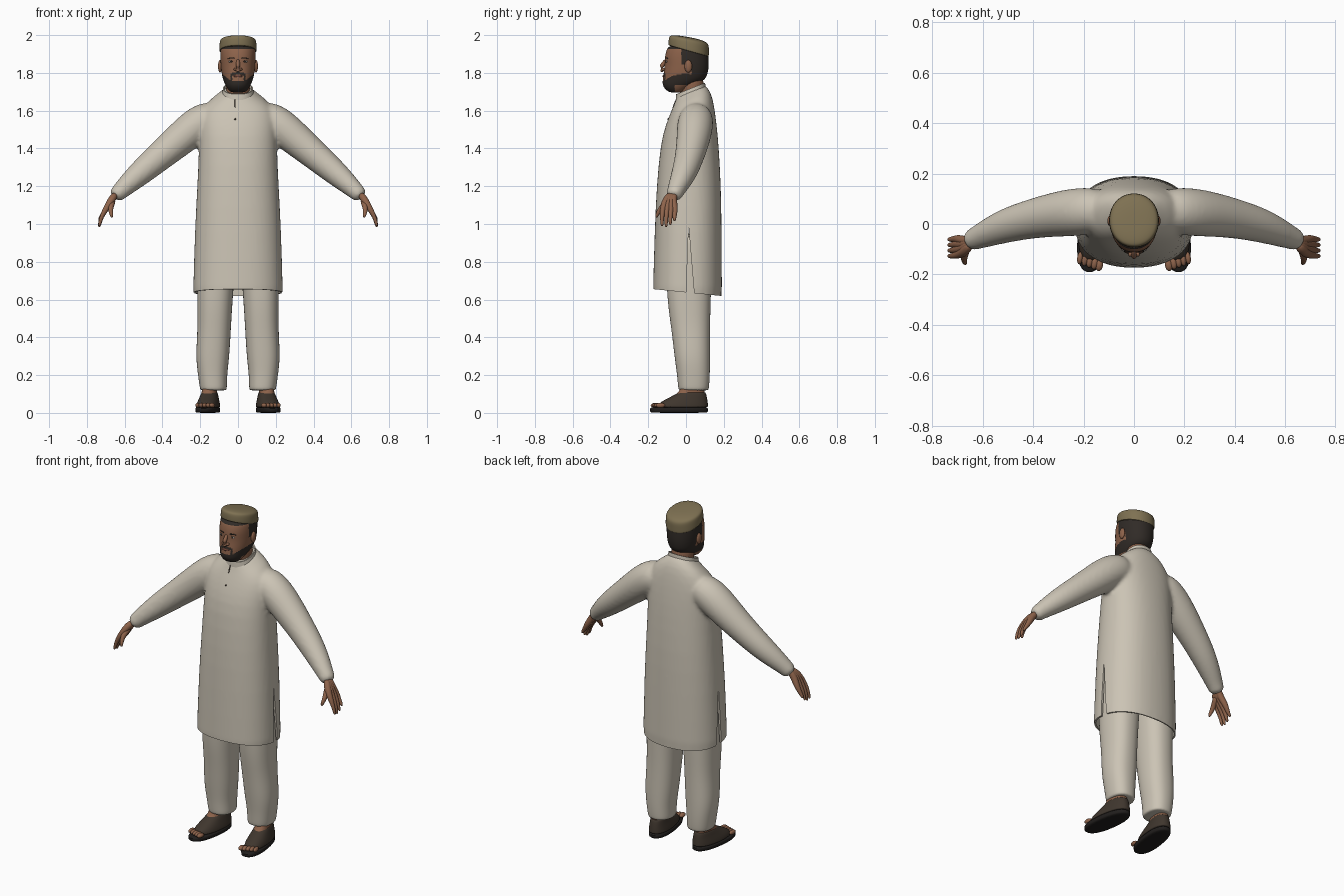
import bpy, bmesh, math
from mathutils import Vector, Matrix

cube = bpy.data.objects.get("Cube")
if cube:
    bpy.data.objects.remove(cube)


def material(name, *rgb):
    m = bpy.data.materials.new(name)
    m.use_nodes = True
    m.diffuse_color = (*rgb, 1)
    m.node_tree.nodes["Principled BSDF"].inputs["Base Color"].default_value = (*rgb, 1)
    return m


CLOTH = material("off_white_cloth", .60, .55, .46)
SKIN = material("brown_skin", .27, .125, .07)
HAIR = material("dark_hair", .03, .024, .02)
CAP = material("olive_cap", .21, .165, .085)
LEATHER = material("brown_leather", .05, .037, .027)
SOLE = material("black_sole", .015, .013, .012)
LIP = material("lip", .17, .065, .045)
EYE = material("eye_white", .4, .36, .32)


def bake(obj, angle=50):
    """Apply all modifiers, then shade smooth with sharp edges kept."""
    bpy.context.view_layer.update()
    mesh = bpy.data.meshes.new_from_object(obj.evaluated_get(bpy.context.evaluated_depsgraph_get()))
    obj.modifiers.clear()
    obj.data = mesh
    mesh.shade_smooth()
    mesh.set_sharp_from_angle(angle=math.radians(angle))
    bpy.context.view_layer.update()
    return obj


def from_bmesh(name, bm, mat, levels=0):
    bmesh.ops.recalc_face_normals(bm, faces=bm.faces)
    mesh = bpy.data.meshes.new(name)
    bm.to_mesh(mesh)
    bm.free()
    mesh.materials.append(mat)
    obj = bpy.data.objects.new(name, mesh)
    bpy.context.collection.objects.link(obj)
    if levels:
        mod = obj.modifiers.new("smooth", 'SUBSURF')
        mod.levels = levels
    return bake(obj)


def bridge(bm, rings):
    rows = [[bm.verts.new(p) for p in ring] for ring in rings]
    n = len(rows[0])
    for a, b in zip(rows, rows[1:]):
        for i in range(n):
            j = (i + 1) % n
            bm.faces.new((a[i], a[j], b[j], b[i]))
    bm.faces.new(rows[0])
    bm.faces.new(rows[-1])


def oval(z, rx, front, back, slope=0, cx=0, n=24, power=2.3):
    """Level or sloping ring between a front and a back y."""
    ring = []
    for i in range(n):
        t = 2 * math.pi * i / n
        c, s = math.cos(t), math.sin(t)
        x = cx + rx * math.copysign(abs(c) ** (2 / power), c)
        y = (front + back) / 2 + (back - front) / 2 * math.copysign(abs(s) ** (2 / power), s)
        ring.append(Vector((x, y, z + slope * y)))
    return ring


def loft(name, sections, mat, levels=2, turn=None, **kw):
    bm = bmesh.new()
    bridge(bm, [oval(*s, **kw) for s in sections])
    if turn:
        bm.transform(turn)
    return from_bmesh(name, bm, mat, levels)


def tube(name, path, mat, side=1, n=10, levels=2):
    """Round tube along (x, y, z, radius) points, mirrored when side is -1."""
    bm = bmesh.new()
    pts = [Vector(p[:3]) for p in path]
    rings = []
    for k, p in enumerate(path):
        d = pts[min(k + 1, len(pts) - 1)] - pts[max(k - 1, 0)]
        q = d.to_track_quat('Z', 'Y')
        ring = []
        for i in range(n):
            t = 2 * math.pi * i / n
            v = pts[k] + q @ Vector((math.cos(t), math.sin(t), 0)) * p[3]
            ring.append(Vector((v.x * side, v.y, v.z)))
        rings.append(ring)
    bridge(bm, rings)
    return from_bmesh(name, bm, mat, levels)


def ball(name, loc, size, mat, turn=Matrix()):
    bm = bmesh.new()
    bmesh.ops.create_uvsphere(bm, u_segments=16, v_segments=10, radius=1)
    bm.transform(turn @ Matrix.Translation(loc) @ Matrix.Diagonal((*size, 1)))
    return from_bmesh(name, bm, mat)


def front_y(obj, x, z):
    hit, loc, *_ = obj.ray_cast(Vector((x, -1, z)), Vector((0, 1, 0)))
    return loc.y if hit else 0


# Tunic: body and sleeves fused, then hollowed, hemmed and slit
body = [(.5, .243, -.178, .192), (.63, .24, -.177, .192), (.98, .23, -.167, .19), (1.2, .217, -.157, .187),
        (1.42, .207, -.137, .174), (1.52, .21, -.11, .164), (1.6, .2, -.082, .152, .1),
        (1.655, .14, -.062, .135, .3), (1.685, .085, -.052, .108, .4), (1.7, .08, -.05, .1, .4)]
sleeve = [(.1, .06, 1.59, .08), (.2, .05, 1.54, .1), (.3, .04, 1.455, .092), (.4, .022, 1.37, .08),
          (.5, -.003, 1.285, .071), (.58, -.035, 1.215, .057), (.63, -.058, 1.168, .045), (.657, -.068, 1.14, .042)]
tunic = loft("tunic", body, CLOTH, 1)
pieces = [tube("sleeve", sleeve, CLOTH, s, n=16) for s in (1, -1)]
bm = bmesh.new()
for part in [tunic] + pieces:
    bm.from_mesh(part.data)
bm.to_mesh(tunic.data)
bm.free()
fuse = tunic.modifiers.new("fuse", 'REMESH')
fuse.mode = 'VOXEL'
fuse.voxel_size = .011
relax = tunic.modifiers.new("relax", 'SMOOTH')
relax.factor = .5
relax.iterations = 5
bake(tunic)

hollow = loft("hollow_cutter", [(z - .08, rx - .012, f + .012, b - .012) for z, rx, f, b in body[:4]], CLOTH, 0, n=48)
hem = loft("hem_cutter", [(.3, .5, -.5, .5), (.638, .5, -.5, .5, -.1)], CLOTH, 0)
bm = bmesh.new()
bridge(bm, [[Vector((x, y, z)) for y, z in ((-.002, .55), (.05, .55), (.014, .985))] for x in (-.4, .4)])
slit = from_bmesh("slit_cutter", bm, CLOTH)
for cutter in (hollow, hem, slit):
    mod = tunic.modifiers.new("cut", 'BOOLEAN')
    mod.operation = 'DIFFERENCE'
    mod.solver = 'EXACT'
    mod.object = cutter
bake(tunic, 45)
for helper in pieces + [hollow, hem, slit]:
    bpy.data.objects.remove(helper)

# Collar, neck opening and button
loft("collar", [(1.67, .085, -.055, .105, .4), (1.708, .079, -.052, .101, .4),
                (1.708, .073, -.046, .095, .4), (1.67, .073, -.046, .095, .4)], CLOTH, 0, n=40)
top, low = 1.665, 1.615
tube("neck_opening", [(-.015, front_y(tunic, -.015, z), z, .0035) for z in (top, (top + low) / 2, low)], LEATHER, n=6)
ball("button", (-.015, front_y(tunic, -.015, 1.555), 1.555), (.005, .004, .005), LEATHER)

# Head, coloured as skin, hair and beard
tube("neck", [(0, .04, 1.64, .062), (0, .032, 1.72, .064), (0, .025, 1.8, .066)], SKIN, n=16)
head = loft("head", [(1.695, .036, -.085, -.02), (1.71, .052, -.108, .0), (1.735, .068, -.126, .05),
                     (1.765, .08, -.124, .105), (1.80, .088, -.119, .117), (1.84, .092, -.113, .122),
                     (1.88, .094, -.114, .121), (1.92, .094, -.105, .118), (1.95, .088, -.09, .11)],
            SKIN, 3, power=2.15)
head.data.materials.append(HAIR)
for p in head.data.polygons:
    x, y, z = p.center
    x = abs(x)
    back = y > .03 or (y > -.025 and z > 1.845) or z > 1.925
    beard = y < .03 and z < 1.757 + max(0, x - .035) * .75 and z < 1.86 - (y + .12) * .2
    whiskers = y < -.08 and x < .036 and abs(z - 1.799 + x * .2) < .006
    goatee = y < -.08 and .03 < x < .04 and z < 1.797
    under = y > -.06 and y < .03 and z < 1.735
    p.material_index = int((back or beard or whiskers or goatee) and not under)

# Face
tube("nose", [(0, -.104, 1.872, .008), (0, -.118, 1.852, .011), (0, -.133, 1.829, .014),
              (0, -.134, 1.818, .014), (0, -.116, 1.811, .012)], SKIN)
ball("mouth", (0, front_y(head, 0, 1.783) + .002, 1.783), (.025, .006, .007), LIP)
for s, side in ((1, "left"), (-1, "right")):
    x = .036 * s
    y = front_y(head, x, 1.86)
    ball(side + "_nostril", (.014 * s, -.119, 1.819), (.009, .011, .008), SKIN)
    ball(side + "_eye", (x, y + .002, 1.86), (.014, .005, .006), EYE)
    ball(side + "_iris", (x, y - .002, 1.86), (.006, .003, .006), HAIR)
    tube(side + "_eyebrow", [(a, front_y(head, a * s, z), z, r) for a, z, r in
                             ((.014, 1.876, .003), (.034, 1.881, .005), (.056, 1.874, .002))], HAIR, s, n=6)
    ball(side + "_ear", (.095 * s, .012, 1.835), (.011, .02, .033), SKIN)

# Cap
loft("cap", [(1.92, .09, -.08, .11, -.28), (1.92, .098, -.092, .12, -.28), (1.924, .1, -.094, .122, -.28),
             (1.95, .099, -.093, .122, -.26), (1.972, .097, -.09, .122, -.22), (1.983, .09, -.08, .112, -.2),
             (1.99, .06, -.05, .08, -.19), (1.992, .02, -.01, .04, -.18)], CAP, 2, power=2.1)

for s, side in ((1, "left"), (-1, "right")):
    # Trousers
    leg = [(.118, .067, -.036, .118, .13), (.125, .072, -.042, .122, .13), (.2, .077, -.047, .127, .135),
           (.3, .09, -.062, .128, .135), (.45, .088, -.078, .127, .125), (.6, .095, -.102, .132, .123),
           (.9, .105, -.11, .14, .11), (.95, .1, -.1, .13, .11)]
    loft(side + "_trouser_leg", [(z, rx, f, b, 0, cx * s) for z, rx, f, b, cx in leg], CLOTH)

    # Hand: a row of fingers that merge into the palm, plus the thumb
    for k, finger in enumerate(("index", "middle", "ring", "little")):
        y = -.123 + .022 * k
        tip = (.988, .984, .994, 1.015)[k]
        tube(f"{side}_{finger}_finger", [(.648, -.078 + .006 * k, 1.16, .02), (.672, y * .6 - .035, 1.125, .021),
                                         (.699, y, 1.08, .017), (.722, y - .004, 1.04, .011),
                                         (.733, y - .004, tip + .01, .009), (.736, y - .004, tip, .004)], SKIN, s)
    tube(side + "_thumb", [(.66, -.085, 1.13, .018), (.672, -.118, 1.1, .017), (.675, -.142, 1.07, .013),
                           (.669, -.155, 1.045, .01), (.667, -.157, 1.034, .004)], SKIN, s)

    # Foot and sandal, toes turned slightly outward
    turn = Matrix.Translation((.155 * s, 0, 0)) @ Matrix.Rotation(math.radians(8 * s), 4, 'Z')
    loft(side + "_sole", [(0, .056, -.187, .114), (.004, .061, -.194, .119), (.026, .062, -.195, .12),
                          (.03, .057, -.19, .115)], SOLE, 1, turn)
    loft(side + "_foot", [(.025, .05, -.16, .1), (.05, .046, -.145, .1), (.08, .04, -.08, .1),
                          (.11, .04, -.035, .1), (.17, .04, -.01, .09)], SKIN, 2, turn)
    loft(side + "_sandal_upper", [(.026, .059, -.15, .117), (.035, .061, -.155, .119), (.055, .057, -.142, .117),
                                  (.08, .049, -.092, .113), (.105, .043, -.045, .107), (.112, .038, -.035, .1)],
         LEATHER, 2, turn)
    for k in range(5):
        x = (-.04 + .02 * k) * s
        ball(f"{side}_toe_{k + 1}", (x, -.158 + .004 * k, .04), (.015 - .001 * k, .025, .013), SKIN, turn)
